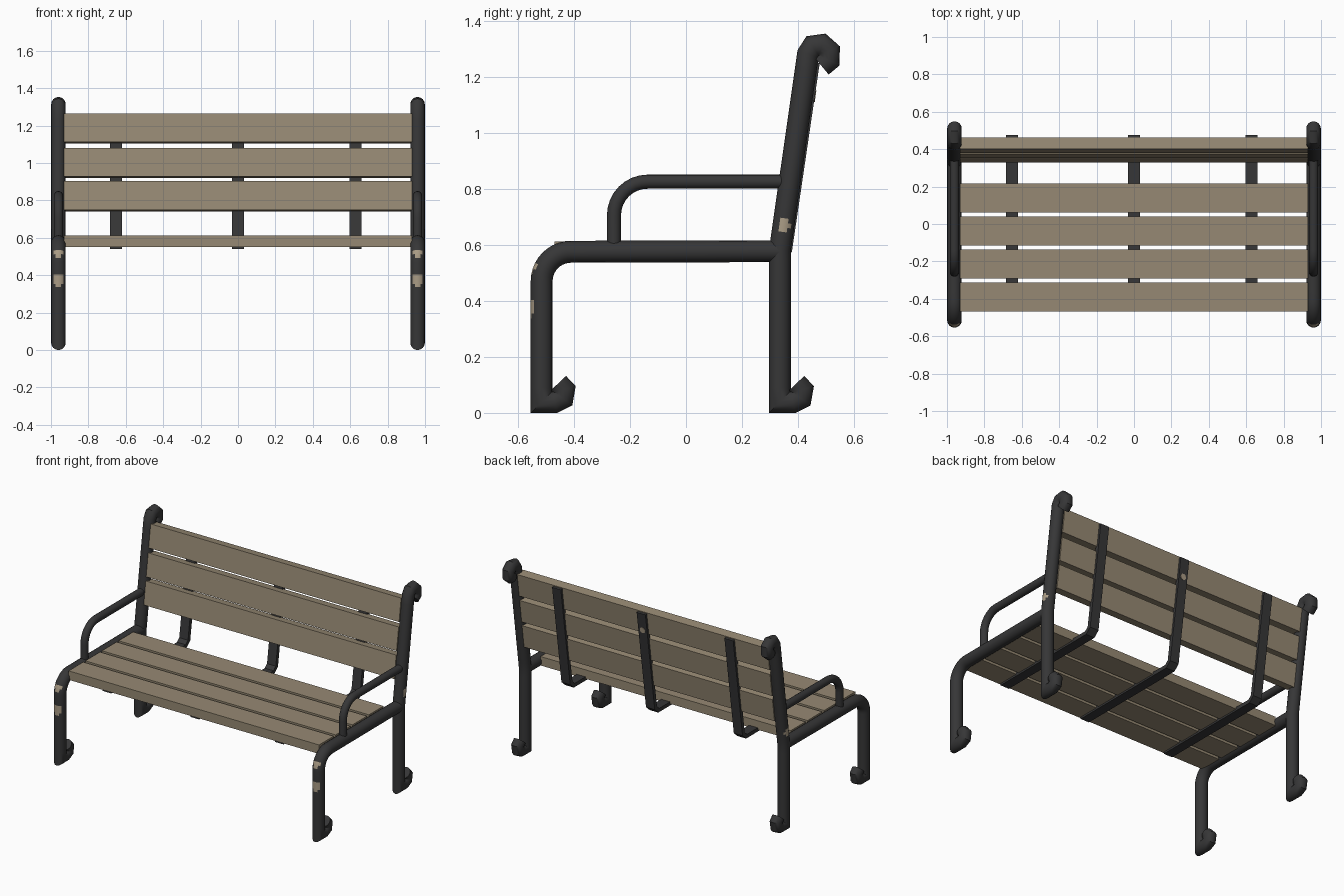
import bpy, bmesh, math
from mathutils import Vector

if "Cube" in bpy.data.objects:
    bpy.data.objects.remove(bpy.data.objects["Cube"])


def material(name, rgb):
    m = bpy.data.materials.new(name)
    m.diffuse_color = (*rgb, 1)
    m.use_nodes = True
    m.node_tree.nodes["Principled BSDF"].inputs["Base Color"].default_value = m.diffuse_color
    return m


IRON = material("dark iron", (0.037, 0.037, 0.038))
WOOD = material("weathered wood", (0.305, 0.25, 0.172))
CHIP = material("chipped paint", (0.40, 0.33, 0.235))


def arc(cy, cz, r, a0, a1, n):
    """Points on an arc in the side (y, z) plane, angles in degrees."""
    out = []
    for i in range(n + 1):
        a = math.radians(a0 + (a1 - a0) * i / n)
        out.append((cy + r * math.cos(a), cz + r * math.sin(a)))
    return out


def circle(r, n=16):
    return [(r * math.cos(2 * math.pi * i / n), r * math.sin(2 * math.pi * i / n)) for i in range(n)]


def rect(w, t):
    return [(-w / 2, -t / 2), (w / 2, -t / 2), (w / 2, t / 2), (-w / 2, t / 2)]


def refine(path, margin=0.05, step=0.016):
    """Add rings along the long straight runs so the chips have faces to sit on."""
    out = []
    for p, q in zip(path, path[1:]):
        p, q = Vector(p), Vector(q)
        out.append(p)
        length = (q - p).length
        if length > 0.2:
            n = int((length - 2 * margin) / step)
            out += [p.lerp(q, (margin + (length - 2 * margin) * i / n) / length) for i in range(n + 1)]
    return out + [Vector(path[-1])]


def sweep(name, path, section, x, spots=(), fine=False):
    """Sweep a section along a side-plane path with mitred corners."""
    pts = refine(path) if fine else [Vector(p) for p in path]
    bm = bmesh.new()
    rings = []
    for i, p in enumerate(pts):
        d0 = (p - pts[max(i - 1, 0)]).normalized() if i else (pts[1] - p).normalized()
        d1 = (pts[i + 1] - p).normalized() if i < len(pts) - 1 else d0
        t = (d0 + d1).normalized()
        k = 1 / max(t.dot(d0), 0.6)
        nrm = Vector((-t.y, t.x)) * k
        rings.append([bm.verts.new((x + u, p.x + nrm.x * v, p.y + nrm.y * v)) for u, v in section])
    n = len(section)
    for a, b in zip(rings, rings[1:]):
        for j in range(n):
            bm.faces.new((a[j], a[(j + 1) % n], b[(j + 1) % n], b[j]))
    bm.faces.new(rings[0])
    bm.faces.new(rings[-1])
    bmesh.ops.recalc_face_normals(bm, faces=bm.faces)
    for f in bm.faces:
        c = f.calc_center_median()
        if any((c - Vector(s)).length < r for s, r in spots):
            f.material_index = 1
    me = bpy.data.meshes.new(name)
    bm.to_mesh(me)
    bm.free()
    me.materials.append(IRON)
    me.materials.append(CHIP)
    ob = bpy.data.objects.new(name, me)
    bpy.context.collection.objects.link(ob)
    bpy.ops.object.select_all(action='DESELECT')
    ob.select_set(True)
    bpy.context.view_layer.objects.active = ob
    bpy.ops.object.shade_smooth_by_angle(angle=math.radians(40))
    return ob


def slat(name, y, z, depth, height, tilt=0):
    bpy.ops.mesh.primitive_cube_add(size=1, location=(0, y, z), rotation=(tilt, 0, 0))
    ob = bpy.context.object
    ob.name = name
    ob.scale = (1.86, depth, height)
    ob.data.materials.append(WOOD)


SLOPE = 0.143


def back_y(z):
    return 0.335 + (z - 0.58) * SLOPE


TILT = -math.atan(SLOPE)


def foot(y):
    """Scrolled foot, from its tip to the corner below the leg."""
    return arc(y + 0.047, 0.073, 0.034, 70, -90, 3) + [(y, 0.039)]


# Tubular side frames
R = 0.039
for side, s in (("left", -1), ("right", 1)):
    x = 0.96 * s
    front = foot(-0.515) + arc(-0.41, 0.47, 0.105, 180, 90, 10) + [(0.335, 0.577)]
    sweep(side + "_front_leg_and_seat_rail", front, circle(R), x,
          [((x, -0.555, 0.375), 0.036), ((x, -0.55, 0.52), 0.027)], True)
    rear = foot(0.335) + [(0.335, 0.58)] + arc(0.474, 1.275, 0.039, 172, -75, 5)
    sweep(side + "_rear_leg_and_back_post", rear, circle(R), x,
          [((x + R * s, 0.35, 0.67), 0.022)], True)
    arm = [(-0.257, 0.58)] + arc(-0.137, 0.705, 0.12, 180, 90, 8) + [(0.365, 0.825)]
    sweep(side + "_armrest", arm, circle(0.025), x)

# Seat slats
for i in range(4):
    slat(f"seat_slat_{i + 1}", -0.391 + 0.1765 * i, 0.582, 0.155, 0.06)

# Back slats, leaning with the posts
for i, z in enumerate((0.822, 1.001, 1.185)):
    slat(f"back_slat_{i + 1}", back_y(z), z, 0.062, 0.154, TILT)

# Flat iron straps under the seat and behind the back
for name, x in (("left", -0.652), ("middle", 0), ("right", 0.628)):
    path = [(-0.46, 0.5525), (0.335, 0.5525), (0.366, 0.58), (back_y(1.25) + 0.034, 1.25)]
    sweep(name + "_support_strap", path, rect(0.065, 0.025), x)

# Small paint chips on the middle strap
for name, z, off in (("front", 0.68, 0.0212), ("back", 1.13, 0.0468)):
    bpy.ops.mesh.primitive_cylinder_add(vertices=10, radius=0.02, depth=0.004,
                                        location=(0, back_y(z) + off, z),
                                        rotation=(math.pi / 2 + TILT, 0, 0))
    ob = bpy.context.object
    ob.name = name + "_strap_chip"
    ob.data.materials.append(CHIP)
